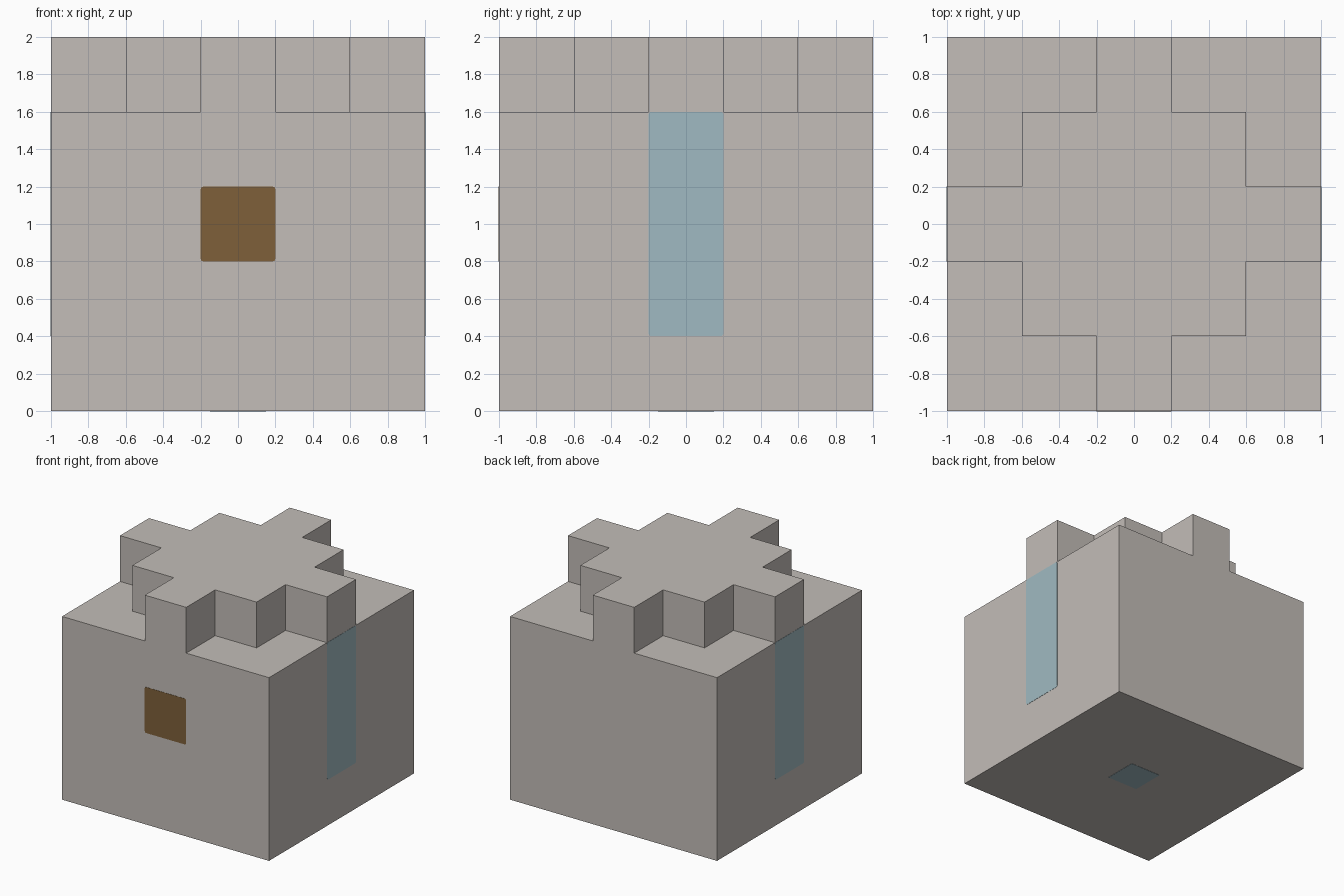
import bpy
import bmesh
from mathutils import Vector

default = bpy.data.objects.get("Cube")
if default:
    bpy.data.objects.remove(default, do_unlink=True)


def material(name, srgb):
    """Flat material from 8-bit display colour."""
    lin = [((c / 255 + 0.055) / 1.055) ** 2.4 for c in srgb] + [1.0]
    mat = bpy.data.materials.new(name)
    mat.use_nodes = True
    mat.diffuse_color = lin
    mat.node_tree.nodes["Principled BSDF"].inputs["Base Color"].default_value = lin
    return mat


stone = material("warm_grey", (195, 189, 184))
blue = material("pale_blue", (160, 186, 194))
brown = material("brown", (126, 96, 58))


def finish(bm, name, mat):
    bmesh.ops.recalc_face_normals(bm, faces=bm.faces[:])
    mesh = bpy.data.meshes.new(name)
    bm.to_mesh(mesh)
    bm.free()
    mesh.materials.append(mat)
    obj = bpy.data.objects.new(name, mesh)
    bpy.context.collection.objects.link(obj)
    return obj


def box(bm, centre, size):
    verts = bmesh.ops.create_cube(bm, size=1)["verts"]
    bmesh.ops.scale(bm, vec=size, verts=verts)
    bmesh.ops.translate(bm, vec=centre, verts=verts)


# Body: block with a stepped cross raised from its top
bm = bmesh.new()
box(bm, (0, 0, 0.8), (2, 2, 1.6))
for axis in (Vector((1, 0, 0)), Vector((0, 1, 0))):
    for cut in (-0.6, -0.2, 0.2, 0.6):
        bmesh.ops.bisect_plane(bm, geom=bm.verts[:] + bm.edges[:] + bm.faces[:],
                               plane_co=axis * cut, plane_no=axis)


def in_crown(face):
    c = face.calc_center_median()
    x, y = abs(c.x), abs(c.y)
    return c.z > 1.59 and (max(x, y) < 0.6 or min(x, y) < 0.2)


raised = bmesh.ops.extrude_face_region(bm, geom=[f for f in bm.faces if in_crown(f)])
bmesh.ops.translate(bm, vec=(0, 0, 0.4),
                    verts=[g for g in raised["geom"] if isinstance(g, bmesh.types.BMVert)])
bmesh.ops.remove_doubles(bm, verts=bm.verts[:], dist=0.0001)
bmesh.ops.dissolve_limit(bm, angle_limit=0.02, verts=bm.verts[:], edges=bm.edges[:])
finish(bm, "stepped_block", stone)


# Coloured panels: thin plates with slightly rounded corners
def panel(name, mat, centre, size, radius):
    bm = bmesh.new()
    box(bm, centre, size)
    thin = min(range(3), key=lambda i: size[i])
    if radius:
        corners = [e for e in bm.edges
                   if abs((e.verts[0].co - e.verts[1].co)[thin]) > 0.001]
        bmesh.ops.bevel(bm, geom=corners, offset=radius, segments=3,
                        profile=0.5, affect='EDGES')
    finish(bm, name, mat)


THIN = 0.004
panel("front_panel", brown, (0, -1, 1), (0.4, THIN, 0.4), 0.015)
for side, x in (("left", 1), ("right", -1)):
    panel(side + "_panel", blue, (x, 0, 1), (THIN, 0.4, 1.2), 0.015)
panel("bottom_panel", blue, (0, 0, 0), (0.3, 0.3, THIN), 0)
